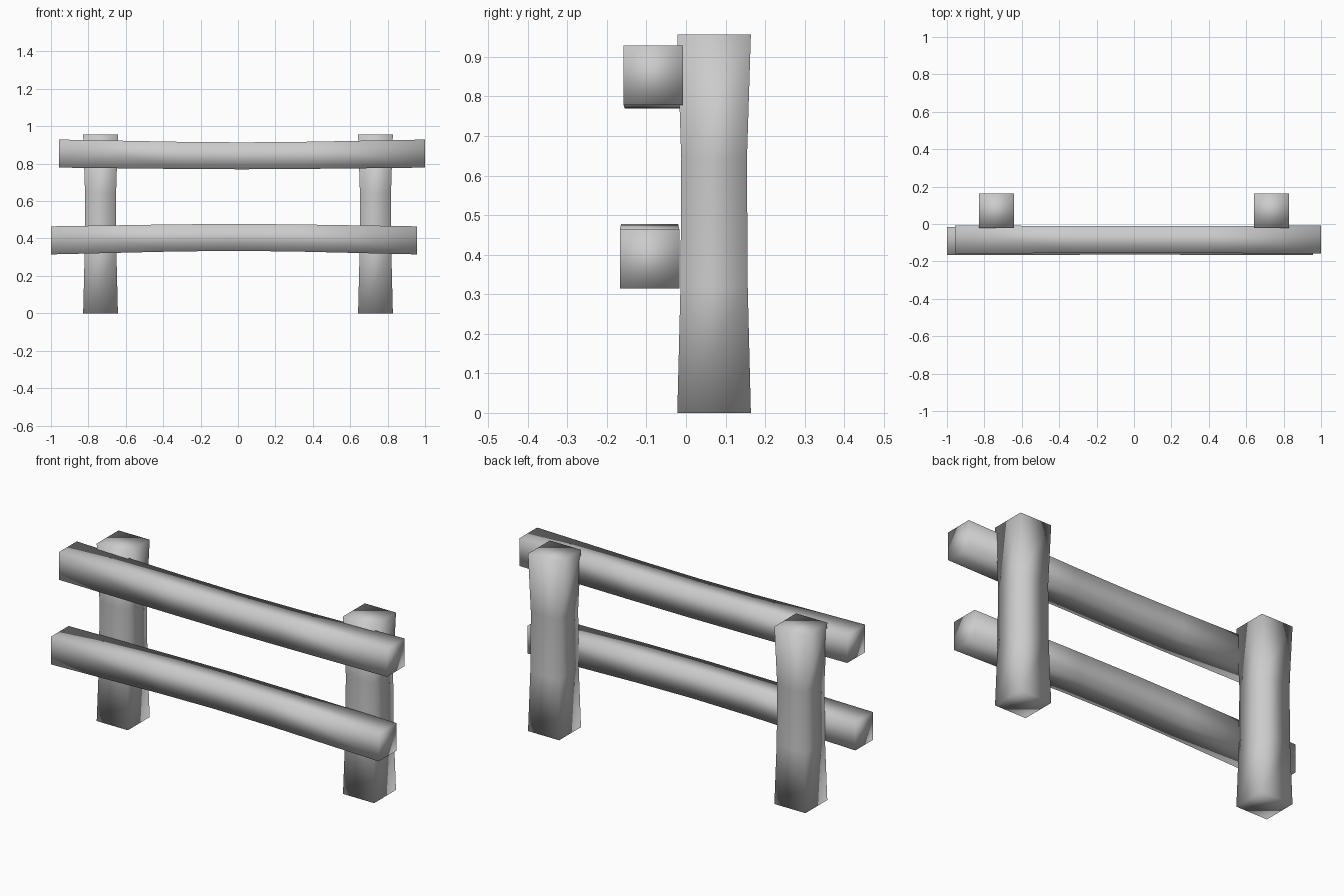
import bpy
import bmesh

if "Cube" in bpy.data.objects:
    bpy.data.objects.remove(bpy.data.objects["Cube"])


def beam(name, rings):
    """Smooth-shaded square beam skinned through rings of four corners."""
    bm = bmesh.new()
    loops = [[bm.verts.new(p) for p in ring] for ring in rings]
    for a, b in zip(loops, loops[1:]):
        for i in range(4):
            j = (i + 1) % 4
            bm.faces.new((a[i], a[j], b[j], b[i]))
    bm.faces.new(loops[0])
    bm.faces.new(loops[-1])
    bmesh.ops.recalc_face_normals(bm, faces=bm.faces)
    for f in bm.faces:
        f.smooth = True
    mesh = bpy.data.meshes.new(name)
    bm.to_mesh(mesh)
    bm.free()
    obj = bpy.data.objects.new(name, mesh)
    bpy.context.collection.objects.link(obj)
    return obj


CORNERS = [(-1, -1), (1, -1), (1, 1), (-1, 1)]


# Upright posts, slightly pinched at the waist
def post(name, x):
    profile = [(0, 0.093), (0.32, 0.085), (0.64, 0.083), (0.957, 0.093)]
    return beam(name, [[(x + r * u, 0.071 + r * v, z) for u, v in CORNERS]
                       for z, r in profile])


# Horizontal rails, gently bowed up or down in the middle
def rail(name, x, y, z, bow):
    profile = [(-0.978, 0, 0.075), (-0.33, 0.8, 0.0725), (0, 1, 0.072),
               (0.33, 0.8, 0.0725), (0.978, 0, 0.075)]
    return beam(name, [[(x + s, y + r * u, z + bow * b + r * v) for u, v in CORNERS]
                       for s, b, r in profile])


post("left_post", -0.735)
post("right_post", 0.735)
rail("upper_rail", 0.021, -0.083, 0.854, -0.012)
rail("lower_rail", -0.021, -0.092, 0.39, 0.016)
